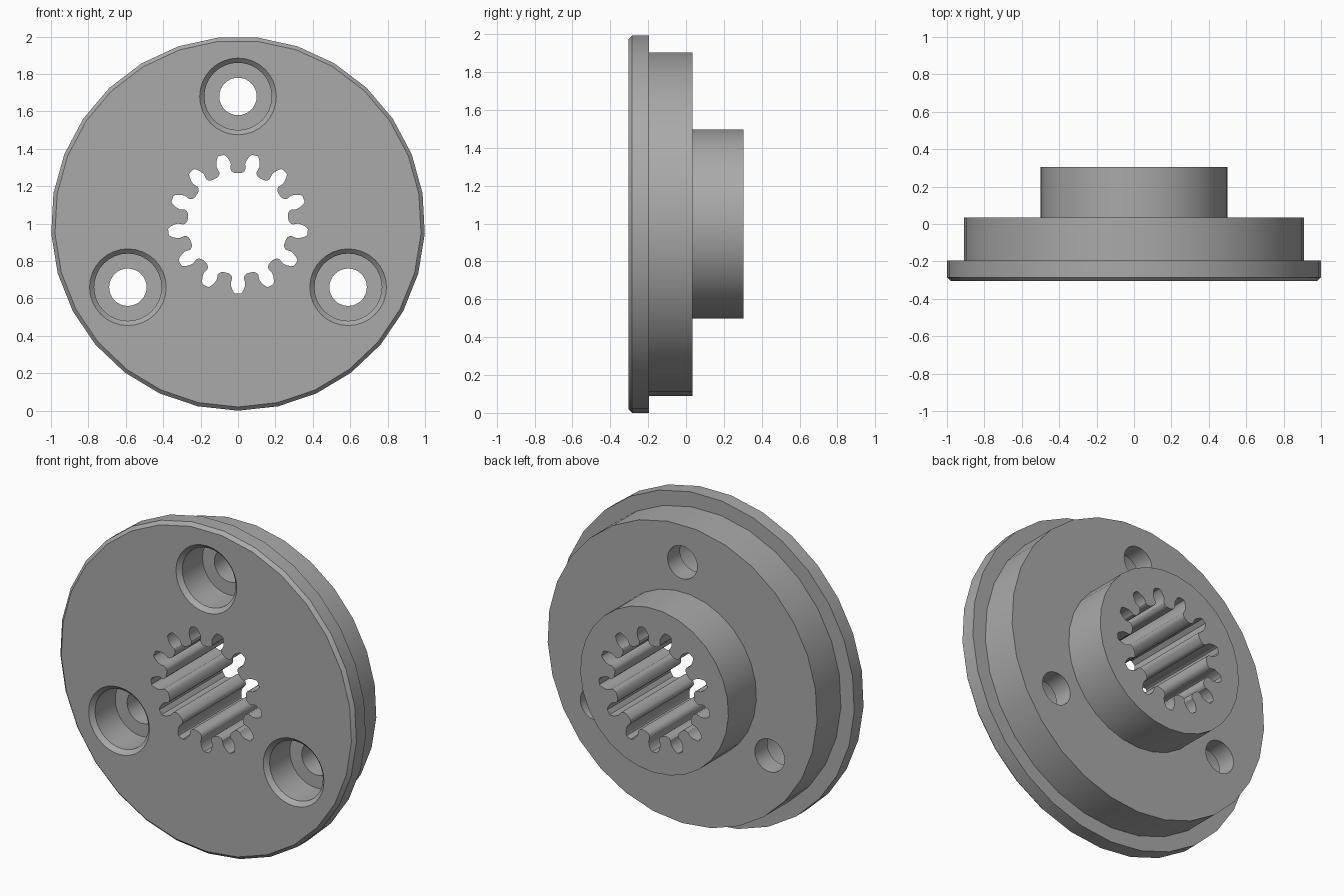
import bpy
import bmesh
import math

if "Cube" in bpy.data.objects:
    bpy.data.objects.remove(bpy.data.objects["Cube"], do_unlink=True)

steel = bpy.data.materials.new("plain steel grey")
steel.use_nodes = True
GREY = (0.4, 0.4, 0.4, 1)
steel.diffuse_color = GREY
steel.node_tree.nodes["Principled BSDF"].inputs["Base Color"].default_value = GREY

AXIS_Z = 1.0
FRONT, BACK = -0.305, 0.305


def circle(radius, sides, cx=0, cz=AXIS_Z):
    """Outline in the xz plane with one corner pointing down."""
    step = math.tau / sides
    return [(cx + radius * math.sin(i * step), cz - radius * math.cos(i * step))
            for i in range(sides)]


def loft(name, rings):
    """Solid through a list of (outline, y) sections, closed at both ends."""
    bm = bmesh.new()
    loops = [[bm.verts.new((x, y, z)) for x, z in outline] for outline, y in rings]
    for a, b in zip(loops, loops[1:]):
        n = len(a)
        for i in range(n):
            j = (i + 1) % n
            bm.faces.new((a[i], a[j], b[j], b[i]))
    bm.faces.new(loops[0])
    bm.faces.new(loops[-1])
    bmesh.ops.recalc_face_normals(bm, faces=bm.faces)
    mesh = bpy.data.meshes.new(name)
    bm.to_mesh(mesh)
    bm.free()
    mesh.materials.append(steel)
    obj = bpy.data.objects.new(name, mesh)
    bpy.context.collection.objects.link(obj)
    return obj


def spline_outline(teeth):
    """Internal gear outline: tapered slots between round-ended teeth."""
    # (radius, half width) of a slot, from its mouth to its root
    half = [(0.270, 0.052), (0.274, 0.042), (0.282, 0.034), (0.294, 0.031),
            (0.306, 0.035), (0.322, 0.039), (0.340, 0.036), (0.358, 0.029),
            (0.370, 0.022), (0.375, 0.015)]
    profile = [(r, -w) for r, w in half] + [(r, w) for r, w in reversed(half)]
    points = []
    for k in range(teeth):
        for r, w in profile:
            a = math.tau * k / teeth + w / r
            points.append((r * math.sin(a), AXIS_Z - r * math.cos(a)))
    return points


# Stepped body: chamfered flange, collar and hub
body_steps = [(0.98, FRONT), (1.0, -0.285), (1.0, -0.195), (0.91, -0.195),
              (0.91, 0.035), (0.5, 0.035), (0.5, BACK)]
body = loft("flanged_hub", [(circle(r, 29), y) for r, y in body_steps])

# Splined bore through the whole hub
bore = spline_outline(13)
cutters = [loft("spline_cutter", [(bore, FRONT - 0.1), (bore, BACK + 0.1)])]

# Three chamfered, counterbored bolt holes
bolt_steps = [(0.205, FRONT - 0.05), (0.205, FRONT), (0.18, FRONT + 0.025),
              (0.18, -0.085), (0.1, -0.085), (0.1, 0.1)]
for k in range(3):
    a = math.tau * k / 3
    cx, cz = 0.68 * math.sin(a), AXIS_Z + 0.68 * math.cos(a)
    cutters.append(loft("bolt_cutter", [(circle(r, 32, cx, cz), y) for r, y in bolt_steps]))

# Cut the holes and drop the cutters
bpy.ops.object.select_all(action='DESELECT')
bpy.context.view_layer.objects.active = body
body.select_set(True)
for cutter in cutters:
    cutter.hide_render = True
    mod = body.modifiers.new("hole", 'BOOLEAN')
    mod.operation = 'DIFFERENCE'
    mod.solver = 'EXACT'
    mod.object = cutter
    bpy.ops.object.modifier_apply(modifier=mod.name)
    bpy.data.objects.remove(cutter, do_unlink=True)

bpy.ops.object.shade_smooth_by_angle(angle=math.radians(30))
